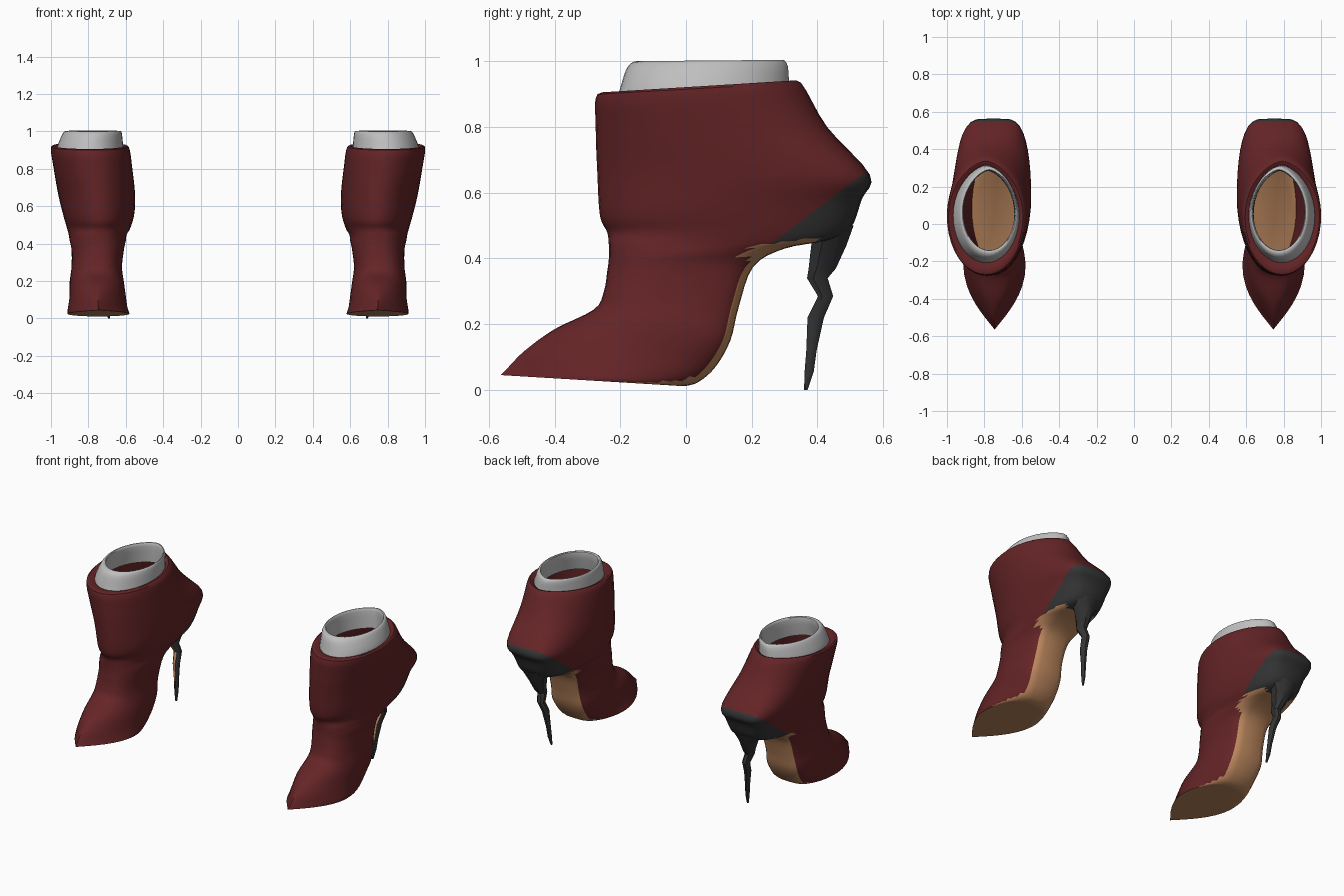
import bpy, bmesh
from math import sin, cos, pi, radians
from mathutils import Vector

old = bpy.data.objects.get("Cube")
if old:
    bpy.data.objects.remove(old, do_unlink=True)


def material(name, rgb):
    mat = bpy.data.materials.new(name)
    mat.use_nodes = True
    color = (*rgb, 1)
    mat.diffuse_color = color
    bsdf = mat.node_tree.nodes["Principled BSDF"]
    bsdf.inputs["Base Color"].default_value = color
    bsdf.inputs["Roughness"].default_value = 0.7
    return mat


MATERIALS = [
    material("dark red leather", (0.13, 0.018, 0.02)),
    material("tan sole", (0.5, 0.24, 0.11)),
    material("black heel", (0.035, 0.035, 0.037)),
    material("light grey cuff", (0.52, 0.52, 0.52)),
]
RED, TAN, BLACK, GREY = range(len(MATERIALS))


def smooth_rows(rows, steps):
    """Catmull-Rom interpolation between section rows."""
    result = []
    last = len(rows) - 1
    for i in range(last):
        quad = [rows[max(i - 1, 0)], rows[i], rows[i + 1], rows[min(i + 2, last)]]
        for k in range(steps):
            t = k / steps
            result.append([
                b + t / 2 * (c - a + t * (2 * a - 5 * b + 4 * c - d + t * (3 * (b - c) + d - a)))
                for a, b, c, d in zip(*quad)])
    result.append(rows[last])
    return result


def section(row, widest, count):
    """Ring from a front point to a back point, with tunable roundness at each end."""
    yf, zf, yb, zb, cx, half, front_power, back_power = row
    ring = []
    for k in range(count):
        a = 2 * pi * k / count
        s, c = sin(a), cos(a)
        u = widest - c * (widest if c > 0 else 1 - widest)
        power = front_power if c > 0 else back_power
        x = half * abs(s) ** power * (1 if s > 0 else -1)
        ring.append(Vector((cx + x, yf + (yb - yf) * u, zf + (zb - zf) * u)))
    return ring


def loft(name, side, rings, rule, cap_end=True, cap_start=False, inward=False, cut=None):
    """Skin the rings, colour the faces by rule and mirror to the given side."""
    bm = bmesh.new()
    loops = [[bm.verts.new((p.x * side, p.y, p.z)) for p in ring] for ring in rings]
    for lower, upper in zip(loops, loops[1:]):
        n = len(lower)
        for k in range(n):
            j = (k + 1) % n
            bm.faces.new((lower[k], lower[j], upper[j], upper[k]))
    if cap_end:
        bm.faces.new(loops[-1])
    if cap_start:
        bm.faces.new(loops[0])
    if cut:
        bmesh.ops.bisect_plane(bm, geom=bm.verts[:] + bm.edges[:] + bm.faces[:],
                               plane_co=cut[0], plane_no=cut[1])
    bmesh.ops.recalc_face_normals(bm, faces=bm.faces)
    bm.normal_update()
    for face in bm.faces:
        face.material_index = rule(face.calc_center_median(), face.normal)
    if inward:
        bmesh.ops.reverse_faces(bm, faces=bm.faces[:])
    mesh = bpy.data.meshes.new(name)
    bm.to_mesh(mesh)
    bm.free()
    for mat in MATERIALS:
        mesh.materials.append(mat)
    obj = bpy.data.objects.new(name, mesh)
    bpy.context.collection.objects.link(obj)
    bpy.ops.object.select_all(action="DESELECT")
    obj.select_set(True)
    bpy.context.view_layer.objects.active = obj
    bpy.ops.object.shade_smooth_by_angle(angle=radians(40))
    return obj


# Sections: front y, front z, back y, back z, centre x, half width, roundness front and back
BOOT = [
    (-.20, .895, .31, .925, .79, .165, 1, 1.2),
    (-.27, .90, .35, .935, .792, .208, 1, 1.2),
    (-.275, .80, .43, .80, .775, .21, 1, .8),
    (-.27, .66, .56, .655, .755, .205, 1, .45),
    (-.262, .53, .535, .58, .745, .19, 1, .5),
    (-.24, .48, .50, .49, .745, .17, 1, .6),
    (-.235, .44, .43, .455, .75, .155, .8, .5),
    (-.235, .40, .30, .43, .75, .15, .8, .4),
    (-.24, .36, .205, .375, .75, .14, .8, .4),
    (-.25, .30, .16, .25, .755, .135, .7, .4),
    (-.28, .245, .135, .15, .755, .145, .8, .4),
    (-.40, .185, .09, .07, .75, .15, 1, .5),
    (-.49, .12, .04, .025, .75, .158, 1.5, .6),
    (-.54, .07, 0, .012, .748, .165, 2, .7),
    (-.565, .045, -.02, .012, .745, .165, 2.2, .8),
]
CUFF = [
    (-.215, .87, .325, .88, .79, .178, 1, 1.25),
    (-.20, .92, .315, .92, .79, .176, 1, 1.25),
    (-.18, .98, .31, .985, .78, .16, 1, 1.25),
    (-.155, 1, .295, 1.005, .775, .148, 1, 1.25),
    (-.14, .985, .285, .985, .775, .138, 1, 1.25),
    (-.16, .88, .285, .88, .785, .145, 1, 1.25),
]
LINING = [
    (-.18, .90, .30, .91, .79, .155, 1, 1.1),
    (-.20, .62, .42, .62, .76, .155, 1, .8),
    (-.20, .32, .36, .50, .752, .115, 1, .8),
]
# Stiletto: centre y, z, centre x, half depth, half width
HEEL = [
    (.45, .50, .745, .065, .10),
    (.435, .44, .742, .058, .06),
    (.415, .37, .735, .045, .034),
    (.40, .34, .73, .034, .028),
    (.425, .285, .72, .025, .024),
    (.395, .22, .71, .027, .02),
    (.382, .12, .70, .017, .014),
    (.375, .055, .695, .015, .012),
    (.365, 0, .69, .006, .006),
]

# Boundary between the red upper and the black heel counter
EDGE = Vector((0, .24, .43))
EDGE_NORMAL = Vector((0, -.76, 1))


def boot_color(c, n):
    if c.z < .46 and c.y < .4 and (n.z < -.6 or n.y > .6):
        return TAN
    if c.y > EDGE.y and (c - EDGE).dot(EDGE_NORMAL) < 0:
        return BLACK
    return RED


def lining_color(c, n):
    return TAN if n.z < -.6 else RED


def heel_color(c, n):
    return TAN if n.y < -.85 and .15 < c.z < .45 else BLACK


def heel_ring(y, z, x, depth, width, count=8):
    angles = [2 * pi * (k + .5) / count for k in range(count)]
    return [Vector((x + width * cos(a), y + depth * sin(a), z)) for a in angles]


def widest_point(z):
    """The forefoot is widest nearer its back end; the shaft is even."""
    return .5 + .12 * max(0, min(1, (.3 - z) / .25))


for side, label in ((1, "left"), (-1, "right")):
    # Upper with sole and heel counter
    rings = [section(r, widest_point(r[1]), 40) for r in smooth_rows(BOOT, 4)]
    loft(label + "_boot", side, rings, boot_color, cut=(EDGE, EDGE_NORMAL))

    # Inside of the shaft with the insole
    rings = [section(r, .5, 32) for r in smooth_rows(LINING, 4)]
    loft(label + "_lining", side, rings, lining_color, inward=True)

    # Folded ankle cuff
    rings = [section(r, .48, 40) for r in smooth_rows(CUFF, 3)]
    loft(label + "_cuff", side, rings, lambda c, n: GREY, cap_end=False)

    # Kinked stiletto heel
    rings = [heel_ring(*r) for r in HEEL]
    loft(label + "_stiletto", side, rings, heel_color, cap_start=True)
